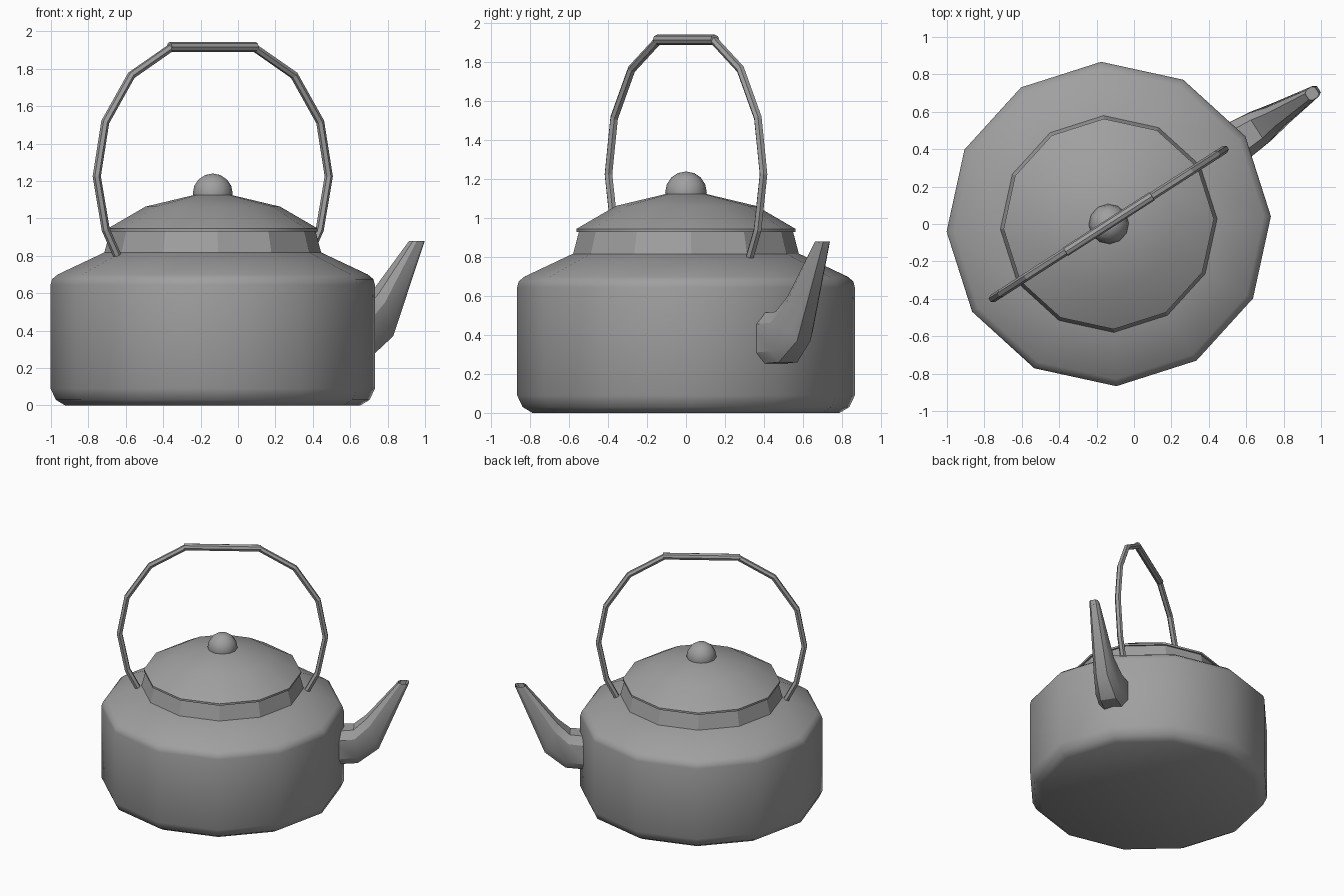
import bpy, bmesh, math
from mathutils import Vector, Matrix

cube = bpy.data.objects.get("Cube")
if cube:
    bpy.data.objects.remove(cube, do_unlink=True)

SIDES = 12
# The kettle is turned so the spout points to the back left
PLACE = Matrix.Translation((-0.135, 0, 0)) @ Matrix.Rotation(math.radians(32.7), 4, "Z")

metal = bpy.data.materials.new("grey metal")
metal.use_nodes = True
GREY = (0.35, 0.35, 0.35, 1)
metal.diffuse_color = GREY
metal.node_tree.nodes["Principled BSDF"].inputs["Base Color"].default_value = GREY


def finish(name, bm, smooth=None):
    """Turn a bmesh into a placed object, smooth below the given angle."""
    bmesh.ops.recalc_face_normals(bm, faces=bm.faces)
    mesh = bpy.data.meshes.new(name)
    bm.to_mesh(mesh)
    bm.free()
    mesh.materials.append(metal)
    obj = bpy.data.objects.new(name, mesh)
    bpy.context.collection.objects.link(obj)
    obj.matrix_world = PLACE
    if smooth:
        bpy.ops.object.select_all(action="DESELECT")
        obj.select_set(True)
        bpy.context.view_layer.objects.active = obj
        bpy.ops.object.shade_smooth_by_angle(angle=math.radians(smooth))
    return obj


def loft(bm, rings):
    """Skin rings of points and cap both ends; return the last cap."""
    loops = [[bm.verts.new(p) for p in ring] for ring in rings]
    n = len(loops[0])
    for a, b in zip(loops, loops[1:]):
        for i in range(n):
            j = (i + 1) % n
            bm.faces.new((a[i], a[j], b[j], b[i]))
    bm.faces.new(loops[0])
    return bm.faces.new(loops[-1])


def lathe(name, profile, smooth=None):
    bm = bmesh.new()
    angles = [math.tau * i / SIDES for i in range(SIDES)]
    loft(bm, [[(r * math.cos(a), r * math.sin(a), z) for a in angles] for r, z in profile])
    return finish(name, bm, smooth)


def tube(name, path, radius, sides=6):
    """Bent rod lying in the local x-z plane, mitred at each bend."""
    pts = [Vector((x, 0, z)) for x, z in path]
    side = Vector((0, 1, 0))
    rings = []
    for i, p in enumerate(pts):
        before = (p - pts[i - 1]).normalized() if i else None
        after = (pts[i + 1] - p).normalized() if i + 1 < len(pts) else None
        along = ((before or after) + (after or before)).normalized()
        up = along.cross(side)
        angles = [math.tau * k / sides for k in range(sides)]
        rings.append([p + radius * (math.cos(a) * side + math.sin(a) * up) for a in angles])
    bm = bmesh.new()
    loft(bm, rings)
    return finish(name, bm)


# Pot, neck and lid
lathe("body", [(0.79, 0), (0.84, 0.03), (0.868, 0.09), (0.868, 0.645),
               (0.86, 0.675), (0.83, 0.70), (0.582, 0.817)], 35)
lathe("neck", [(0.582, 0.81), (0.55, 0.932)])
lathe("lid", [(0.563, 0.93), (0.563, 0.945), (0.36, 1.063), (0.1, 1.125)], 31)

# Round knob
bm = bmesh.new()
bmesh.ops.create_uvsphere(bm, u_segments=SIDES, v_segments=8, radius=0.107,
                          matrix=Matrix.Translation((0, 0, 1.133)))
finish("lid_knob", bm, 50)

# Bail handle with a thicker grip
half = [(0.606, 0.80), (0.68, 0.94), (0.737, 1.225), (0.683, 1.515),
        (0.517, 1.765), (0.261, 1.915)]
tube("handle", half + [(-x, z) for x, z in reversed(half)], 0.022)
tube("handle_grip", [(-0.275, 1.916), (0.275, 1.916)], 0.026, 8)

# Spout: lower point, upper point and half width of each section
sections = [((0.78, 0.25), (0.78, 0.51), 0.115),
            ((0.97, 0.26), (0.94, 0.52), 0.095),
            ((1.12, 0.37), (1.03, 0.60), 0.068),
            ((1.335, 0.88), (1.26, 0.88), 0.032)]
outline = [(-1, 0.22), (-0.6, 0), (0.6, 0), (1, 0.22),
           (1, 0.78), (0.6, 1), (-0.6, 1), (-1, 0.78)]
rings = []
for low, high, w in sections:
    a, b = Vector((low[0], 0, low[1])), Vector((high[0], 0, high[1]))
    rings.append([a.lerp(b, t) + Vector((0, s * w, 0)) for s, t in outline])
bm = bmesh.new()
mouth = loft(bm, rings)
bmesh.ops.inset_region(bm, faces=[mouth], thickness=0.009)
bmesh.ops.translate(bm, verts=mouth.verts, vec=(-0.012, 0, -0.03))
finish("spout", bm, 32)
